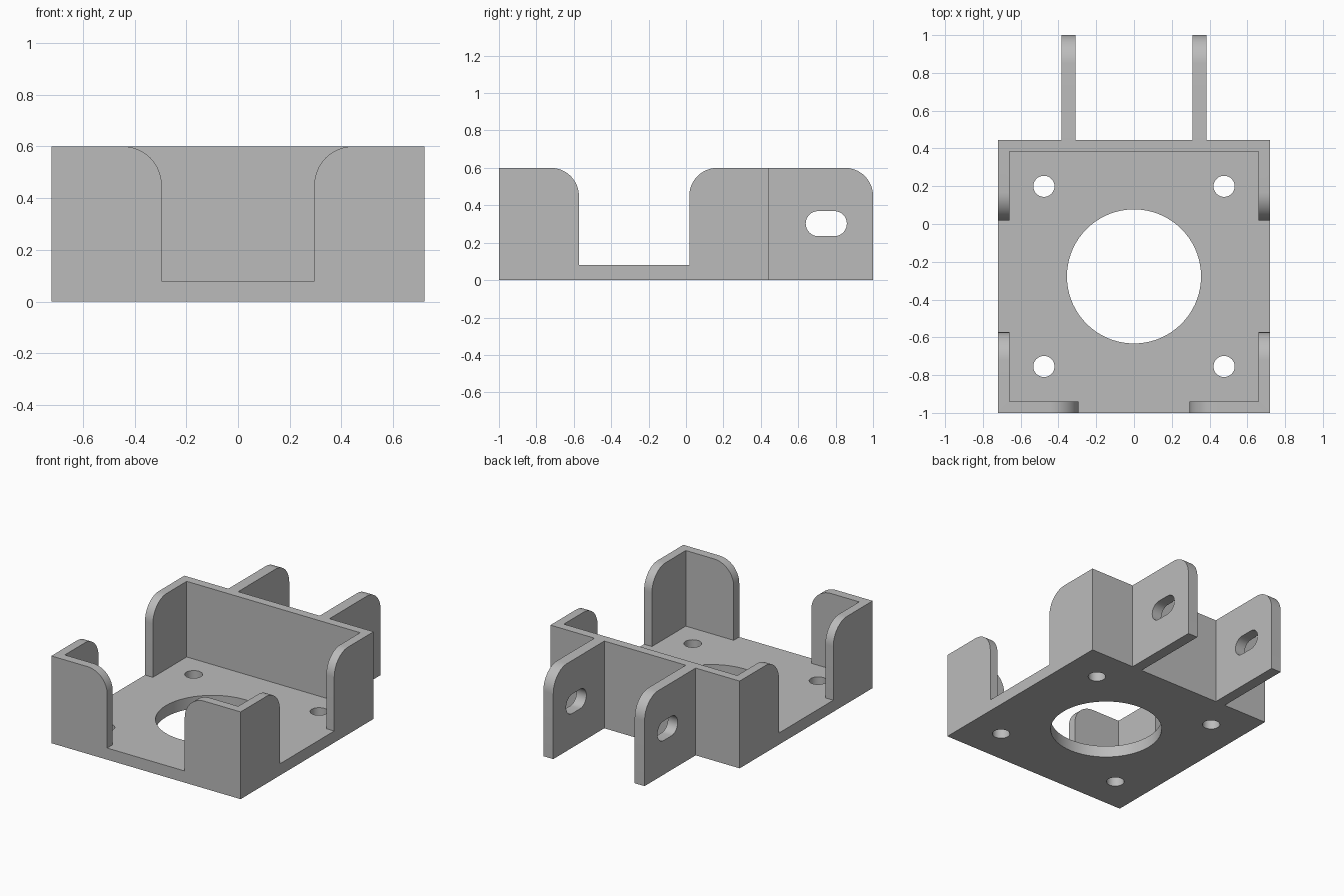
import bpy, bmesh
from math import cos, sin, pi, radians
from mathutils import Matrix, Vector

cube = bpy.data.objects.get("Cube")
if cube:
    bpy.data.objects.remove(cube, do_unlink=True)

# Single grey material
grey = bpy.data.materials.new("plain grey")
grey.use_nodes = True
colour = (0.5, 0.5, 0.5, 1)
grey.diffuse_color = colour
grey.node_tree.nodes["Principled BSDF"].inputs["Base Color"].default_value = colour

# Main sizes
HALF_X, FRONT, BACK, END = 0.72, -1.0, 0.445, 1.0
HEIGHT, FLOOR, WALL, RADIUS = 0.6, 0.08, 0.06, 0.15
GAP, MID_Y = 0.295, (FRONT + BACK) / 2


def arc(cx, cy, r, start, end, steps=16):
    angles = [radians(start + (end - start) * i / steps) for i in range(steps + 1)]
    return [(cx + r * cos(a), cy + r * sin(a)) for a in angles]


def prism(name, profile, low, high, axis):
    """Extrude a profile along an axis; x uses (y, z), y uses (x, z), z uses (x, y)."""
    place = {"x": lambda u, v: (low, u, v),
             "y": lambda u, v: (u, low, v),
             "z": lambda u, v: (u, v, low)}[axis]
    bm = bmesh.new()
    face = bm.faces.new([bm.verts.new(place(u, v)) for u, v in profile])
    extruded = bmesh.ops.extrude_face_region(bm, geom=[face])["geom"]
    moved = [g for g in extruded if isinstance(g, bmesh.types.BMVert)]
    shift = Vector([(high - low) * (axis == a) for a in "xyz"])
    bmesh.ops.translate(bm, verts=moved, vec=shift)
    bmesh.ops.recalc_face_normals(bm, faces=bm.faces)
    mesh = bpy.data.meshes.new(name)
    bm.to_mesh(mesh)
    bm.free()
    mesh.materials.append(grey)
    obj = bpy.data.objects.new(name, mesh)
    bpy.context.collection.objects.link(obj)
    return obj


def combine(target, tool, operation="DIFFERENCE"):
    mod = target.modifiers.new("combine", "BOOLEAN")
    mod.operation, mod.solver, mod.object = operation, "EXACT", tool
    bpy.context.view_layer.objects.active = target
    bpy.ops.object.modifier_apply(modifier=mod.name)
    bpy.data.objects.remove(tool, do_unlink=True)


def rect(u0, u1, v0, v1):
    return [(u0, v0), (u1, v0), (u1, v1), (u0, v1)]


def opening(centre):
    """Wall gap with rounded upper shoulders."""
    shoulder = HEIGHT - RADIUS
    reach = GAP + RADIUS
    right = arc(centre + reach, shoulder, RADIUS, 180, 90)
    left = arc(centre - reach, shoulder, RADIUS, 90, 0)
    top = HEIGHT + 0.1
    return ([(centre - GAP, FLOOR), (centre + GAP, FLOOR)] + right
            + [(centre + reach, top), (centre - reach, top)] + left)


# Open tray with floor and thin walls
bracket = prism("bracket", rect(-HALF_X, HALF_X, FRONT, BACK), 0, HEIGHT, "z")
inner_x = HALF_X - WALL
combine(bracket, prism("cavity", rect(-inner_x, inner_x, FRONT + WALL, BACK - WALL),
                       FLOOR, 1, "z"))

# Gaps in the side walls and the front wall
combine(bracket, prism("side_gap", opening(MID_Y), -1, 1, "x"))
combine(bracket, prism("front_gap", opening(0), FRONT - 0.1, MID_Y, "y"))

# Large centre hole and four screw holes
combine(bracket, prism("centre_hole", arc(0, MID_Y, 0.355, 0, 355, 71), -0.1, 0.2, "z"))
for sx in (-1, 1):
    for sy in (-1, 1):
        hole = arc(sx * 0.477, MID_Y + sy * 0.477, 0.056, 0, 348.75, 31)
        combine(bracket, prism("screw_hole", hole, -0.1, 0.2, "z"))

# Two rear lugs with a rounded corner and a slot
for low in (-0.385, 0.31):
    outline = ([(BACK - 0.03, 0), (END, 0)]
               + arc(END - RADIUS, HEIGHT - RADIUS, RADIUS, 0, 90)
               + [(BACK - 0.03, HEIGHT)])
    lug = prism("rear_lug", outline, low, low + 0.075, "x")
    r = 0.067
    slot = arc(0.793, 0.302, r, -90, 90) + arc(0.707, 0.302, r, 90, 270)
    combine(lug, prism("slot", slot, low - 0.1, low + 0.2, "x"))
    combine(bracket, lug, "UNION")

# Smooth the curved walls, keep the edges crisp
bpy.ops.object.select_all(action="DESELECT")
bracket.select_set(True)
bpy.context.view_layer.objects.active = bracket
bpy.ops.object.shade_smooth_by_angle(angle=radians(25))
